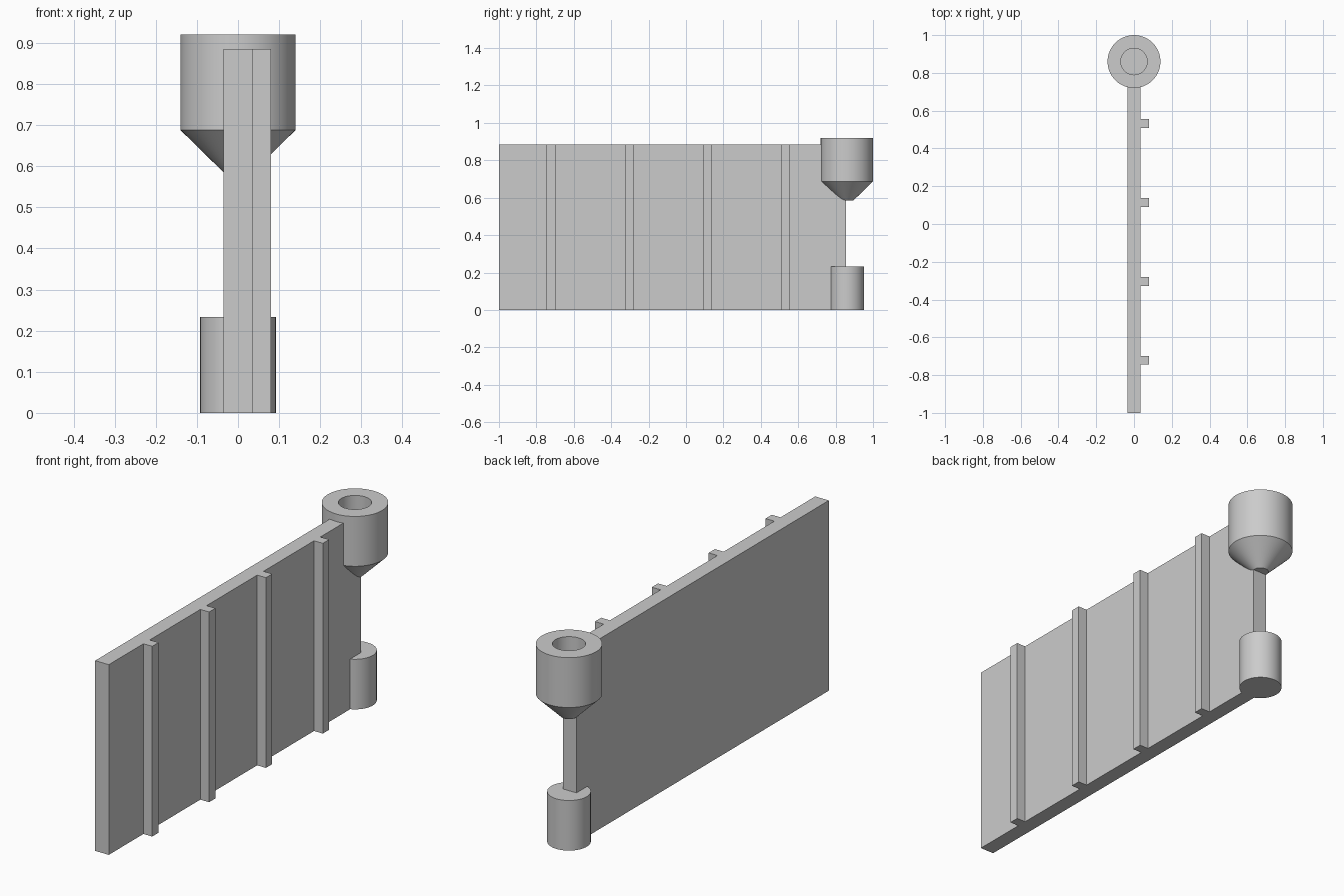
import bpy
import bmesh
import math
from mathutils import Vector

if "Cube" in bpy.data.objects:
    bpy.data.objects.remove(bpy.data.objects["Cube"], do_unlink=True)

grey = bpy.data.materials.new("plain grey")
grey.use_nodes = True
colour = (0.6, 0.6, 0.6, 1)
grey.diffuse_color = colour
grey.node_tree.nodes["Principled BSDF"].inputs["Base Color"].default_value = colour

HINGE_Y = 0.86
HEIGHT = 0.885
HALF = 0.035
SEGMENTS = 64


def finish(name, bm, smooth=False):
    bmesh.ops.remove_doubles(bm, verts=bm.verts, dist=1e-5)
    bmesh.ops.recalc_face_normals(bm, faces=bm.faces)
    mesh = bpy.data.meshes.new(name)
    bm.to_mesh(mesh)
    bm.free()
    mesh.materials.append(grey)
    obj = bpy.data.objects.new(name, mesh)
    bpy.context.collection.objects.link(obj)
    if smooth:
        bpy.ops.object.select_all(action="DESELECT")
        obj.select_set(True)
        bpy.context.view_layer.objects.active = obj
        bpy.ops.object.shade_smooth_by_angle(angle=math.radians(30))
    return obj


def slab(name, outline, x0, x1):
    """Extrude a (y, z) outline from x0 to x1."""
    bm = bmesh.new()
    face = bm.faces.new([bm.verts.new((x0, y, z)) for y, z in outline])
    result = bmesh.ops.extrude_face_region(bm, geom=[face])
    verts = [v for v in result["geom"] if isinstance(v, bmesh.types.BMVert)]
    bmesh.ops.translate(bm, verts=verts, vec=(x1 - x0, 0, 0))
    return finish(name, bm)


def lathe(name, profile):
    """Turn a (radius, z) profile about the hinge axis."""
    bm = bmesh.new()
    verts = [bm.verts.new((r, HINGE_Y, z)) for r, z in profile]
    edges = [bm.edges.new(pair) for pair in zip(verts, verts[1:])]
    bmesh.ops.spin(bm, geom=verts + edges, cent=Vector((0, HINGE_Y, 0)),
                   axis=(0, 0, 1), angle=math.tau, steps=SEGMENTS)
    return finish(name, bm, smooth=True)


# Flat panel, stepped back so the socket bore stays clear
slab("panel", [(-1, 0), (0.855, 0), (0.855, 0.67), (0.76, 0.67),
               (0.76, HEIGHT), (-1, HEIGHT)], -HALF, HALF)

# Upright ribs along the left side
for i in range(4):
    y = -0.745 + i * 0.418
    slab(f"rib_{i + 1}", [(y, 0), (y + 0.046, 0), (y + 0.046, HEIGHT),
                          (y, HEIGHT)], HALF - 0.002, 0.08)

# Upper hinge socket with tapered underside and open bore
lathe("hinge_socket", [(0, 0.69), (0.07, 0.69), (0.07, 0.92), (0.14, 0.92),
                       (0.14, 0.688), (HALF, 0.585), (0, 0.585)])

# Lower hinge pin
lathe("hinge_pin", [(0, 0.233), (0.092, 0.233), (0.092, 0), (0, 0)])
